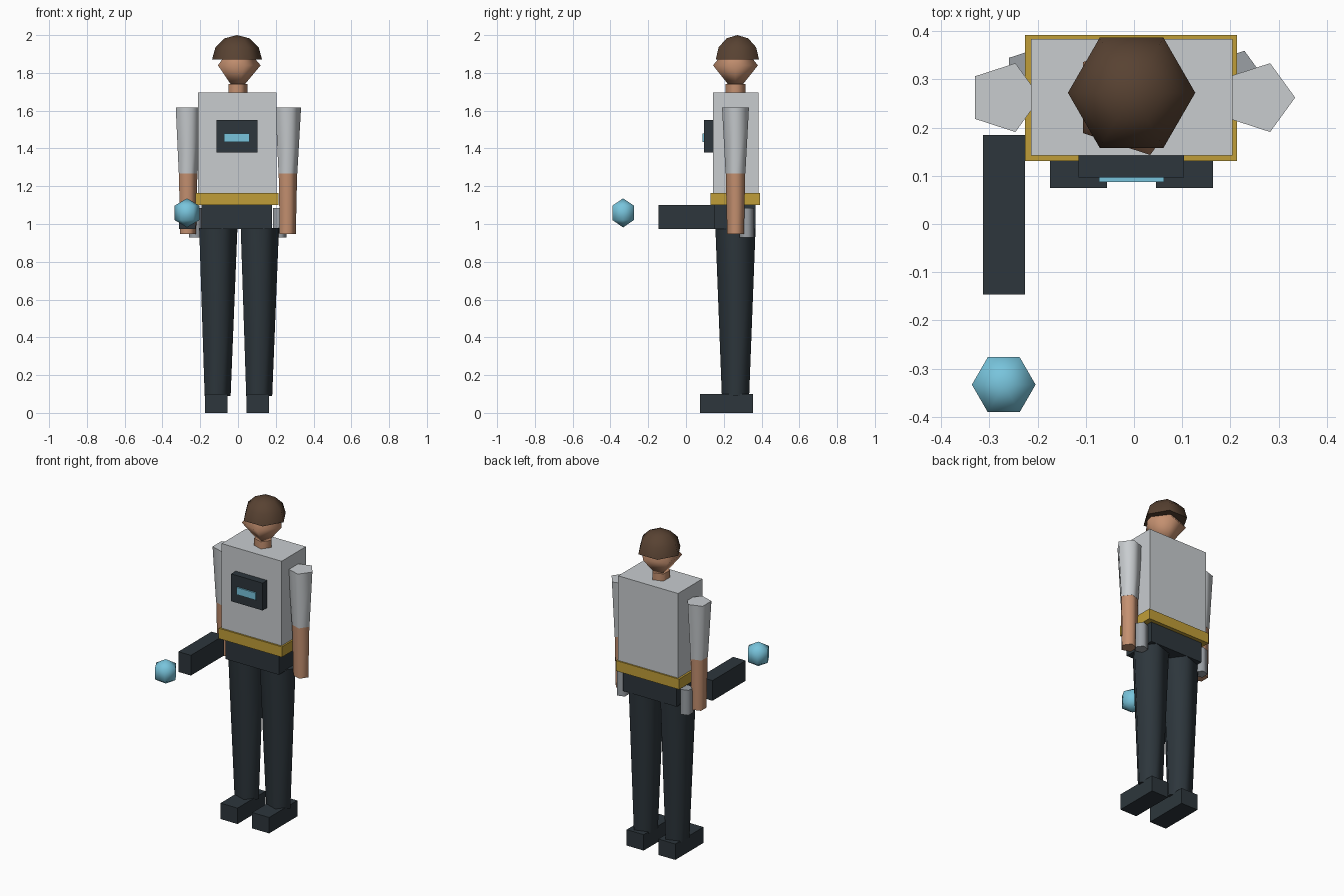
import bpy, bmesh, math

cube = bpy.data.objects.get("Cube")
if cube:
    bpy.data.objects.remove(cube, do_unlink=True)


def material(name, *rgb):
    linear = [((c / 255 + 0.055) / 1.055) ** 2.4 for c in rgb] + [1]
    m = bpy.data.materials.new(name)
    m.use_nodes = True
    m.diffuse_color = linear
    m.node_tree.nodes["Principled BSDF"].inputs["Base Color"].default_value = linear
    return m


shirt = material("light_grey", 200, 204, 207)
steel = material("mid_grey", 155, 160, 165)
dark = material("dark_slate", 45, 54, 60)
gold = material("gold", 192, 158, 56)
cyan = material("cyan", 120, 196, 220)
skin = material("skin", 196, 144, 112)
brown = material("brown", 88, 66, 50)


def finish(name, bm, mat, smooth=None):
    bmesh.ops.recalc_face_normals(bm, faces=bm.faces)
    mesh = bpy.data.meshes.new(name)
    bm.to_mesh(mesh)
    bm.free()
    mesh.materials.append(mat)
    obj = bpy.data.objects.new(name, mesh)
    bpy.context.collection.objects.link(obj)
    if smooth:
        bpy.ops.object.select_all(action='DESELECT')
        obj.select_set(True)
        bpy.context.view_layer.objects.active = obj
        bpy.ops.object.shade_smooth_by_angle(angle=math.radians(smooth))


def box(name, mat, x, y, z):
    """Box given by its (min, max) span on each axis."""
    bm = bmesh.new()
    bmesh.ops.create_cube(bm, size=1)
    for v in bm.verts:
        v.co = [s[0] if c < 0 else s[1] for c, s in zip(v.co, (x, y, z))]
    finish(name, bm, mat)


def lathe(name, mat, x, y, profile, sides=5, smooth=80):
    """Rings of (radius, height) with one corner towards +x; zero radius is a pole."""
    bm = bmesh.new()
    rings = []
    for r, z in profile:
        turns = [2 * math.pi * i / sides for i in range(sides if r else 1)]
        rings.append([bm.verts.new((x + r * math.cos(a), y + r * math.sin(a), z)) for a in turns])
    for low, high in zip(rings, rings[1:]):
        for i in range(sides):
            j = (i + 1) % sides
            corners = [low[i % len(low)], low[j % len(low)],
                       high[j % len(high)], high[i % len(high)]]
            bm.faces.new(list(dict.fromkeys(corners)))
    for ring in (rings[0], rings[-1]):
        if len(ring) > 1:
            bm.faces.new(ring)
    finish(name, bm, mat, smooth)


MID, DEPTH = -0.005, 0.262   # body axis

# Torso, belt and hips
box("torso", shirt, (-0.213, 0.204), (0.142, 0.383), (1.16, 1.697))
box("belt", gold, (-0.226, 0.214), (0.131, 0.392), (1.1, 1.165))
box("hips", dark, (-0.192, 0.18), (0.15, 0.368), (0.973, 1.102))

# Chest unit with its display
box("chest_unit", dark, (-0.115, 0.104), (0.096, 0.15), (1.378, 1.55))
box("chest_display", cyan, (-0.073, 0.062), (0.087, 0.096), (1.435, 1.48))

# Limbs and hip canisters on both sides
for side, s in (("left", 1), ("right", -1)):
    arm, leg, hip = MID + s * 0.264, MID + s * 0.11, MID + s * 0.2215
    lathe(side + "_sleeve", shirt, arm, DEPTH, [(0.055, 1.268), (0.075, 1.618)])
    lathe(side + "_forearm", skin, arm, DEPTH, [(0.047, 0.948), (0.054, 1.268)])
    lathe(side + "_leg", dark, leg, DEPTH, [(0.076, 0.09), (0.112, 0.98)])
    box(side + "_shoe", dark, (leg - 0.059, leg + 0.059), (0.075, 0.355), (0, 0.1))
    lathe(side + "_canister", steel, hip, 0.321, [(0.04, 0.928), (0.04, 1.085)])

# Neck, head and hair cap
lathe("neck", skin, MID, DEPTH, [(0.055, 1.69), (0.055, 1.742)])
lathe("head", skin, MID, DEPTH, [(0, 1.69), (0.125, 1.84), (0, 1.985)], smooth=130)
quarter = [math.radians(a) for a in (0, 30, 60)]
lathe("hair", brown, MID, 0.272,
      [(0.132 * math.cos(a), 1.872 + 0.128 * math.sin(a)) for a in quarter] + [(0, 2)], 6)

# Hand-held device and the orb floating before it
box("device", dark, (-0.313, -0.226), (-0.146, 0.184), (0.973, 1.1))
lathe("orb", cyan, -0.27, -0.333,
      [(0, 0.982), (0.066, 1.021), (0.066, 1.097), (0, 1.136)], 6, 85)
